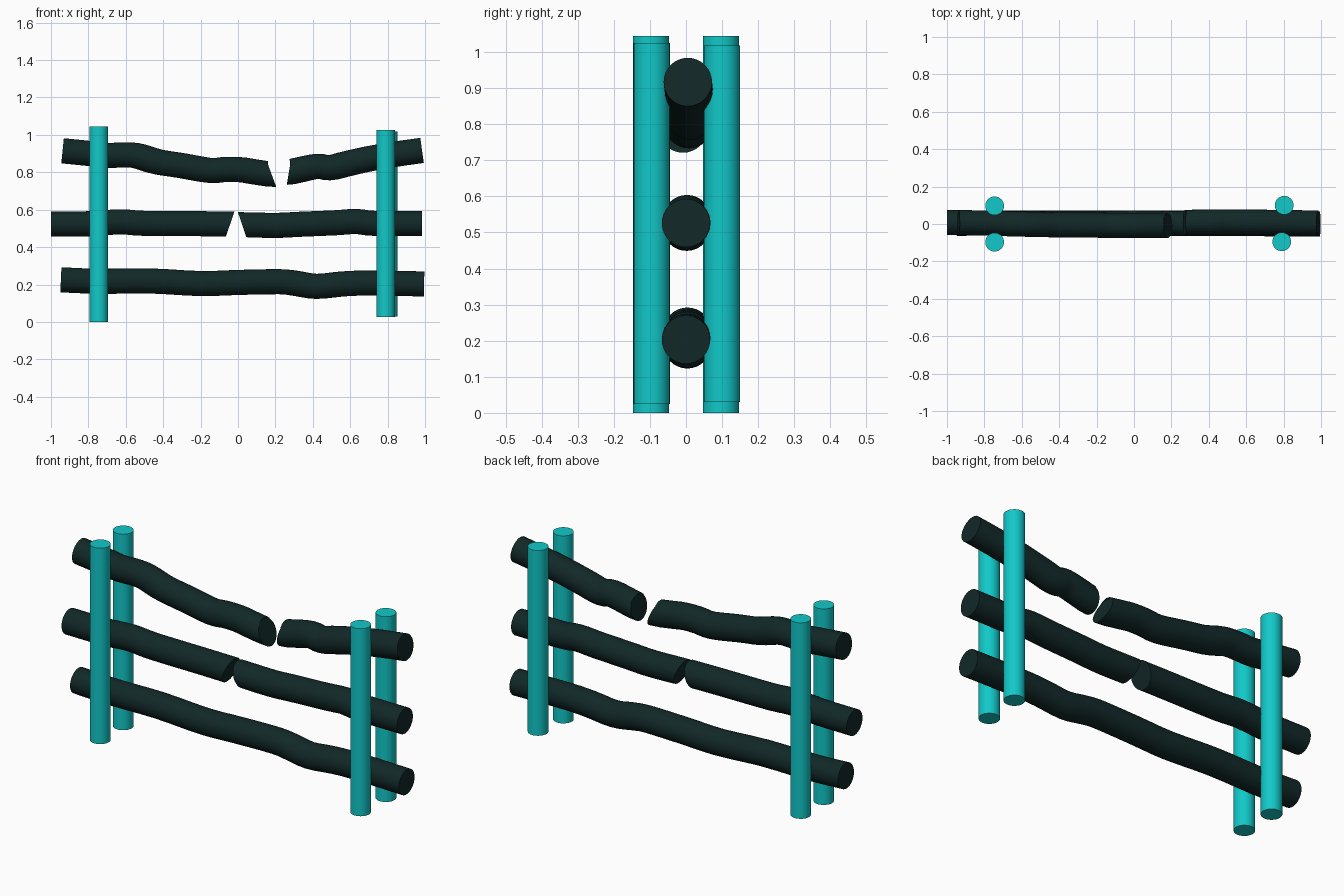
import bpy, bmesh, math
from mathutils import Vector

cube = bpy.data.objects.get("Cube")
if cube:
    bpy.data.objects.remove(cube, do_unlink=True)


def make_material(name, colour):
    mat = bpy.data.materials.new(name)
    mat.use_nodes = True
    mat.diffuse_color = colour
    node = next(n for n in mat.node_tree.nodes if n.type == 'BSDF_PRINCIPLED')
    node.inputs["Base Color"].default_value = colour
    return mat


TEAL = make_material("teal post", (0.006, 0.58, 0.58, 1))
DARK = make_material("dark log", (0.006, 0.021, 0.021, 1))
LOG_RADIUS = 0.067
SIDES = 32


def smooth(obj):
    bpy.ops.object.select_all(action='DESELECT')
    obj.select_set(True)
    bpy.context.view_layer.objects.active = obj
    bpy.ops.object.shade_smooth_by_angle(angle=math.radians(40))


def post(name, x, y, bottom, top):
    bpy.ops.mesh.primitive_cylinder_add(vertices=SIDES, radius=0.05, depth=top - bottom,
                                        location=(x, y, (top + bottom) / 2))
    obj = bpy.context.object
    obj.name = name
    obj.data.materials.append(TEAL)
    smooth(obj)


def spline(points, steps=3):
    """Catmull-Rom curve through the points."""
    p = [Vector(q) for q in points]
    p = [2 * p[0] - p[1]] + p + [2 * p[-1] - p[-2]]
    out = []
    for a, b, c, d in zip(p, p[1:], p[2:], p[3:]):
        for i in range(steps):
            t = i / steps
            out.append((2 * b + (c - a) * t + (2 * a - 5 * b + 4 * c - d) * t * t
                        + (3 * b - a - 3 * c + d) * t ** 3) / 2)
    return out + [p[-2]]


def log(name, xs, zs, ys, start_lean=None, end_lean=None):
    """Wavy log along x; a lean tilts a snapped end."""
    n = len(xs) - 1
    # sideways drift blends start, middle and end offsets
    drift = [ys[0] * (1 - t) ** 2 + 2 * ys[1] * t * (1 - t) + ys[2] * t * t
             for t in (i / n for i in range(n + 1))]
    path = spline(list(zip(xs, drift, zs)))
    bm = bmesh.new()
    rings = []
    for i, c in enumerate(path):
        along = path[min(i + 1, len(path) - 1)] - path[max(i - 1, 0)]
        lean = -along.z / along.x
        if i == 0 and start_lean is not None:
            lean = start_lean
        if i == len(path) - 1 and end_lean is not None:
            lean = end_lean
        ring = []
        for k in range(SIDES):
            a = 2 * math.pi * k / SIDES
            dy, dz = LOG_RADIUS * math.cos(a), LOG_RADIUS * math.sin(a)
            ring.append(bm.verts.new(c + Vector((lean * dz, dy, dz))))
        rings.append(ring)
    for r, s in zip(rings, rings[1:]):
        for k in range(SIDES):
            j = (k + 1) % SIDES
            bm.faces.new((r[k], r[j], s[j], s[k]))
    bm.faces.new(rings[0])
    bm.faces.new(rings[-1])
    bmesh.ops.recalc_face_normals(bm, faces=bm.faces)
    mesh = bpy.data.meshes.new(name)
    bm.to_mesh(mesh)
    bm.free()
    mesh.materials.append(DARK)
    obj = bpy.data.objects.new(name, mesh)
    bpy.context.collection.objects.link(obj)
    smooth(obj)


# Paired upright posts
post("right_front_post", -0.745, -0.097, 0, 1.045)
post("right_back_post", -0.745, 0.097, 0, 1.045)
post("left_front_post", 0.79, -0.095, 0.025, 1.025)
post("left_back_post", 0.803, 0.1, 0.03, 1.018)

# Top rail, snapped in two
log("top_rail_right_half",
    (-0.938, -0.79, -0.7, -0.61, -0.54, -0.43, -0.31, -0.15, -0.07, 0.01, 0.09, 0.18),
    (0.915, 0.9, 0.89, 0.893, 0.888, 0.856, 0.837, 0.81, 0.815, 0.814, 0.802, 0.788),
    (0.008, -0.01, -0.008), end_lean=-0.37)
log("top_rail_left_half",
    (0.272, 0.33, 0.425, 0.49, 0.58, 0.7, 0.837, 0.984),
    (0.8, 0.813, 0.832, 0.824, 0.845, 0.872, 0.896, 0.917),
    (0.008, 0.015, 0.005), start_lean=0.17)

# Middle rail, snapped in two
log("middle_rail_right_half",
    (-1, -0.79, -0.63, -0.5, -0.2, -0.042),
    (0.524, 0.525, 0.535, 0.527, 0.525, 0.523),
    (0.008, 0, 0), end_lean=0.34)
log("middle_rail_left_half",
    (0.022, 0.2, 0.33, 0.52, 0.63, 0.73, 0.985),
    (0.52, 0.516, 0.522, 0.53, 0.537, 0.527, 0.526),
    (0, 0.006, 0), start_lean=-0.34)

# Bottom rail, whole
log("bottom_rail",
    (-0.947, -0.74, -0.47, -0.2, 0, 0.22, 0.31, 0.42, 0.56, 0.7, 0.995),
    (0.225, 0.217, 0.219, 0.205, 0.211, 0.215, 0.206, 0.19, 0.203, 0.208, 0.203),
    (0.004, 0.008, 0))
